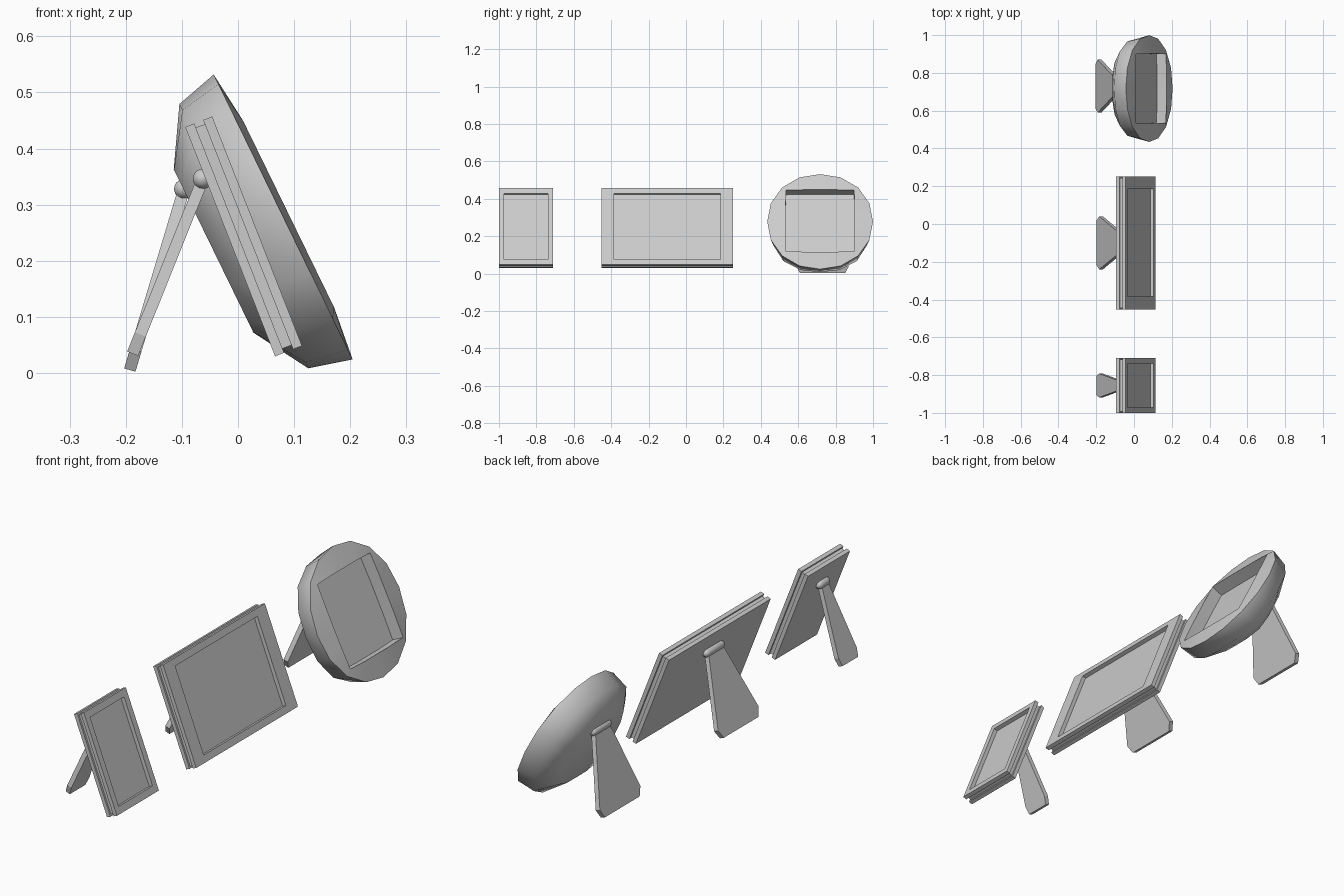
import bpy, bmesh
from math import sin, cos, pi, radians
from mathutils import Matrix

if "Cube" in bpy.data.objects:
    bpy.data.objects.remove(bpy.data.objects["Cube"])


def basis(x, y, z, tilt):
    """Local X -> world Y, local Y -> up along the tilted plane, local Z -> plane normal."""
    t = radians(tilt)
    s, c = sin(t), cos(t)
    return Matrix(((0, -s, c, x), (1, 0, 0, y), (0, c, s, z), (0, 0, 0, 1)))


def loft(name, loops, matrix, smooth=None):
    """Skin a list of equal-length point loops and cap both ends."""
    bm = bmesh.new()
    rows = [[bm.verts.new(p) for p in loop] for loop in loops]
    n = len(rows[0])
    for a, b in zip(rows, rows[1:]):
        for i in range(n):
            j = (i + 1) % n
            bm.faces.new((a[i], a[j], b[j], b[i]))
    bm.faces.new(rows[0][::-1])
    bm.faces.new(rows[-1])
    bmesh.ops.recalc_face_normals(bm, faces=bm.faces)
    me = bpy.data.meshes.new(name)
    bm.to_mesh(me)
    bm.free()
    ob = bpy.data.objects.new(name, me)
    bpy.context.collection.objects.link(ob)
    ob.matrix_world = matrix
    if smooth:
        bpy.ops.object.select_all(action='DESELECT')
        ob.select_set(True)
        bpy.context.view_layer.objects.active = ob
        bpy.ops.object.shade_smooth_by_angle(angle=radians(smooth))
    return ob


def rect(w, h, z):
    return [(-w, -h, z), (w, -h, z), (w, h, z), (-w, h, z)]


def ring(r, z, p, n=16):
    """Superellipse: p=2 is a circle, large p approaches a square."""
    pts = []
    for i in range(n):
        c, s = cos(2 * pi * i / n), sin(2 * pi * i / n)
        k = r / (abs(c) ** p + abs(s) ** p) ** (1 / p)
        pts.append((c * k, s * k, z))
    return pts


def stand(name, hinge, tilt, length, k):
    """Rounded hinge bar with a flared, chamfered leg; k scales the width."""
    m = basis(*hinge, tilt)
    outline = [(-.048, 0), (-.14, .037 - length), (-.12, -length),
               (.12, -length), (.14, .037 - length), (.048, 0)]
    loft(name + "_leg", [[(x * k, y, z) for x, y in outline] for z in (-.0105, .0105)], m)
    half, r = .048 * k + .018, .018
    loops = []
    for end, angles in ((-1, (85, 60, 30, 0)), (1, (0, 30, 60, 85))):
        for a in angles:
            x = end * (half - r + r * sin(radians(a)))
            q = r * cos(radians(a))
            loops.append([(x, q * cos(2 * pi * i / 16), q * sin(2 * pi * i / 16))
                          for i in range(16)])
    loft(name + "_hinge", loops, m, 50)


# Rectangular frames: two slabs with a groove between and a recessed picture
H, T, G = .2195, .0172, .008
for name, y, w, side, k in (("small_frame", -.855, .145, .028, .45),
                            ("wide_frame", -.10, .352, .068, 1)):
    ow, oh = w - side, H - .03
    loft(name, [rect(w, H, 0), rect(w, H, T), rect(w - G, H - G, T),
                rect(w - G, H - G, 2 * T), rect(w, H, 2 * T), rect(w, H, 3 * T),
                rect(ow, oh, 3 * T), rect(ow, oh, 2 * T)],
         basis(-.014, y, .234, 21.4))
    stand(name, (-.0625, y, .346), -21.9, .336, k)

# Round frame: domed rim around a square recess
loft("round_frame", [ring(.162, -.138, 4), ring(.262, -.078, 2.4), ring(.2825, 0, 2.1),
                     ring(.185, .011, 40), ring(.185, -.045, 40)],
     basis(.0805, .717, .278, 26), 50)
stand("round_frame", (-.096, .73, .328), -16.7, .337, 1)
